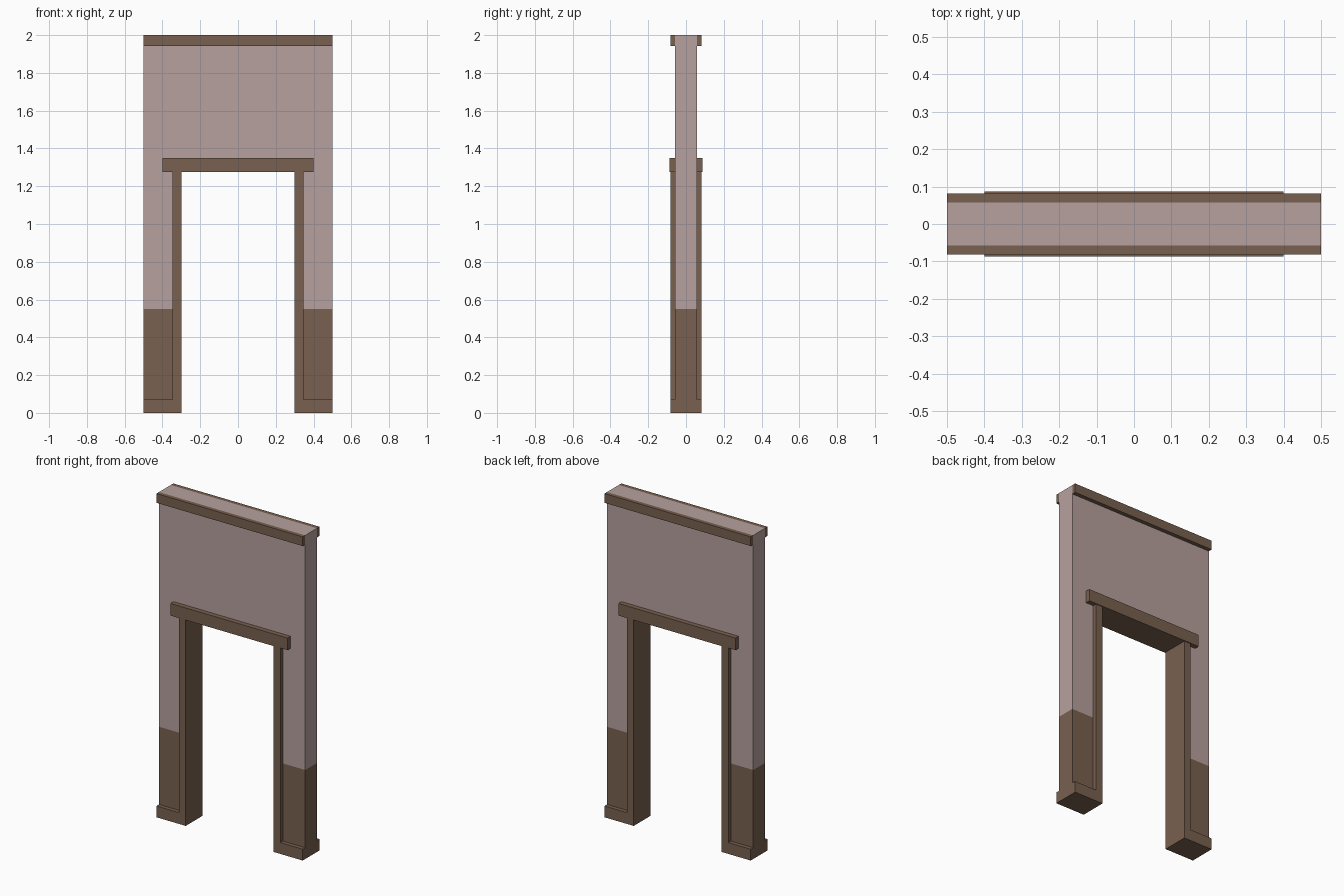
import bpy, bmesh

if "Cube" in bpy.data.objects:
    bpy.data.objects.remove(bpy.data.objects["Cube"])

WALL_Y, TRIM_Y, LINTEL_Y = 0.0575, 0.082, 0.0875
HALF_W, JAMB_OUT, JAMB_IN, LINTEL_X = 0.5, 0.347, 0.3, 0.4
OPEN_Z, LINTEL_Z, PANEL_Z = 1.275, 1.35, 0.55


def material(name, rgb):
    m = bpy.data.materials.new(name)
    m.diffuse_color = (*rgb, 1)
    m.use_nodes = True
    m.node_tree.nodes["Principled BSDF"].inputs["Base Color"].default_value = m.diffuse_color
    return m


PLASTER = material("pale_plaster", (0.468, 0.356, 0.342))
WOOD = material("brown_wood", (0.191, 0.119, 0.080))


def finish(name, bm, mats):
    bmesh.ops.recalc_face_normals(bm, faces=bm.faces[:])
    me = bpy.data.meshes.new(name)
    bm.to_mesh(me)
    bm.free()
    for m in mats:
        me.materials.append(m)
    ob = bpy.data.objects.new(name, me)
    bpy.context.collection.objects.link(ob)
    return ob


def box(name, x, y, z):
    bm = bmesh.new()
    bmesh.ops.create_cube(bm, size=1)
    for v in bm.verts:
        for i, (a, b) in enumerate((x, y, z)):
            v.co[i] = b if v.co[i] > 0 else a
    return finish(name, bm, [WOOD])


# Wall: doorway profile extruded through its thickness, notched for the lintel
half = [(HALF_W, 2), (HALF_W, 0), (JAMB_OUT, 0), (JAMB_OUT, OPEN_Z),
        (LINTEL_X, OPEN_Z), (LINTEL_X, LINTEL_Z)]
outline = half + [(-x, z) for x, z in reversed(half)]
bm = bmesh.new()
face = bm.faces.new([bm.verts.new((x, -WALL_Y, z)) for x, z in outline])
ext = bmesh.ops.extrude_face_region(bm, geom=[face])
bmesh.ops.translate(bm, vec=(0, 2 * WALL_Y, 0),
                    verts=[g for g in ext["geom"] if isinstance(g, bmesh.types.BMVert)])
# Lower wall is a wood panel
bmesh.ops.bisect_plane(bm, geom=bm.verts[:] + bm.edges[:] + bm.faces[:],
                       plane_co=(0, 0, PANEL_Z), plane_no=(0, 0, 1))
for f in bm.faces:
    f.material_index = int(f.calc_center_median().z < PANEL_Z)
finish("wall", bm, [PLASTER, WOOD])

# Lintel over the opening
box("lintel", (-LINTEL_X, LINTEL_X), (-LINTEL_Y, LINTEL_Y), (OPEN_Z, LINTEL_Z))

for side, sx in (("left", -1), ("right", 1)):
    # Door jambs
    box(f"{side}_jamb", sorted((sx * JAMB_IN, sx * JAMB_OUT)), (-TRIM_Y, TRIM_Y), (0, OPEN_Z))
    # Skirting boards on both faces
    for face_name, sy in (("front", -1), ("back", 1)):
        box(f"{face_name}_{side}_skirting", sorted((sx * JAMB_OUT, sx * HALF_W)),
            sorted((sy * WALL_Y, sy * TRIM_Y)), (0, 0.07))

# Top rails on both faces
for face_name, sy in (("front", -1), ("back", 1)):
    box(f"{face_name}_top_rail", (-HALF_W, HALF_W),
        sorted((sy * WALL_Y, sy * TRIM_Y)), (1.943, 2))
